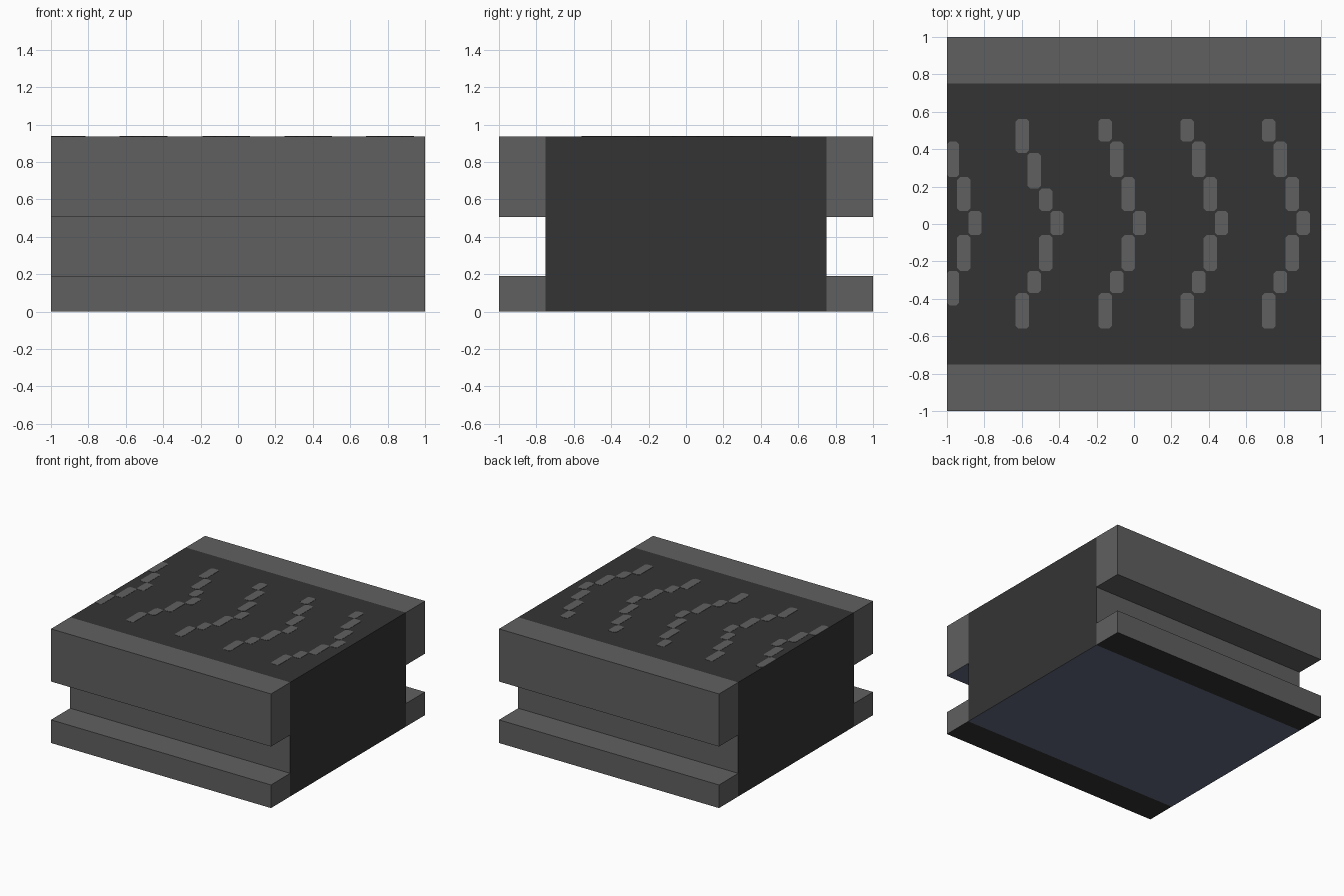
import bpy, bmesh

if "Cube" in bpy.data.objects:
    bpy.data.objects.remove(bpy.data.objects["Cube"])

TOP = 0.9375


def material(name, rgb):
    m = bpy.data.materials.new(name)
    m.diffuse_color = (*rgb, 1.0)
    m.use_nodes = True
    m.node_tree.nodes["Principled BSDF"].inputs["Base Color"].default_value = m.diffuse_color
    return m


GREY = material("rail grey", (0.117, 0.117, 0.117))
DARK = material("belt dark grey", (0.034, 0.034, 0.034))
BLUE = material("underside blue grey", (0.122, 0.147, 0.220))
MATS = (GREY, DARK, BLUE)


def finish(name, bm, rule):
    bmesh.ops.recalc_face_normals(bm, faces=bm.faces)
    for f in bm.faces:
        f.normal_update()
        f.material_index = rule(f.normal)
    me = bpy.data.meshes.new(name)
    bm.to_mesh(me)
    bm.free()
    for m in MATS:
        me.materials.append(m)
    ob = bpy.data.objects.new(name, me)
    bpy.context.collection.objects.link(ob)
    return ob


def box(name, y0, y1, z0, z1, rule):
    bm = bmesh.new()
    bmesh.ops.create_cube(bm, size=1)
    for v in bm.verts:
        v.co = (v.co.x * 2, y0 + (v.co.y + 0.5) * (y1 - y0), z0 + (v.co.z + 0.5) * (z1 - z0))
    return finish(name, bm, rule)


# belt block: dark top and ends, grey side walls, blue grey underside
box("belt_block", -0.75, 0.75, 0, TOP,
    lambda n: 0 if abs(n.y) > 0.5 else 2 if n.z < -0.5 else 1)

# side rails: lower ones have a dark underside, front upper one a blue grey underside
for side, y0, y1 in (("front", -1, -0.75), ("back", 0.75, 1)):
    box(side + "_lower_rail", y0, y1, 0, 0.19, lambda n: 1 if n.z < -0.5 else 0)
    under = 2 if side == "front" else 0
    box(side + "_upper_rail", y0, y1, 0.505, TOP, lambda n, u=under: u if n.z < -0.5 else 0)


def add_plate(bm, x0, x1, y0, y1, c=0.014):
    # thin plate with clipped corners, top side only
    z = TOP + 0.002
    pts = [(x0 + c, y0), (x1 - c, y0), (x1, y0 + c), (x1, y1 - c),
           (x1 - c, y1), (x0 + c, y1), (x0, y1 - c), (x0, y0 + c)]
    lo = [bm.verts.new((x, y, TOP - 0.002)) for x, y in pts]
    hi = [bm.verts.new((x, y, z)) for x, y in pts]
    bm.faces.new(hi)
    bm.faces.new(lo[::-1])
    for i in range(8):
        j = (i + 1) % 8
        bm.faces.new((lo[i], lo[j], hi[j], hi[i]))


# stepped arrow marks: tip x, then y breaks above and below the tip
UP_A, UP_B = (0.07, 0.25, 0.44, 0.562), (0.07, 0.19, 0.38, 0.562)
DOWN_A, DOWN_B = (-0.06, -0.25, -0.37, -0.56), (-0.06, -0.25, -0.44, -0.56)
marks = [(-0.815, UP_A[:3], (-0.06, -0.25, -0.435)),
         (-0.377, UP_B, DOWN_A),
         (0.065, UP_A, DOWN_A),
         (0.503, UP_A, DOWN_A),
         (0.94, UP_A, DOWN_A)]
for k, (tip, up, down) in enumerate(marks):
    bm = bmesh.new()
    add_plate(bm, tip - 0.07, tip, down[0], up[0])
    for steps in (up, down):
        for i in range(len(steps) - 1):
            x1 = tip - 0.0625 * (i + 1)
            a, b = sorted(steps[i:i + 2])
            add_plate(bm, max(x1 - 0.068, -1), x1 + 0.004, a, b)
    finish(f"arrow_mark_{k + 1}", bm, lambda n: 0)
